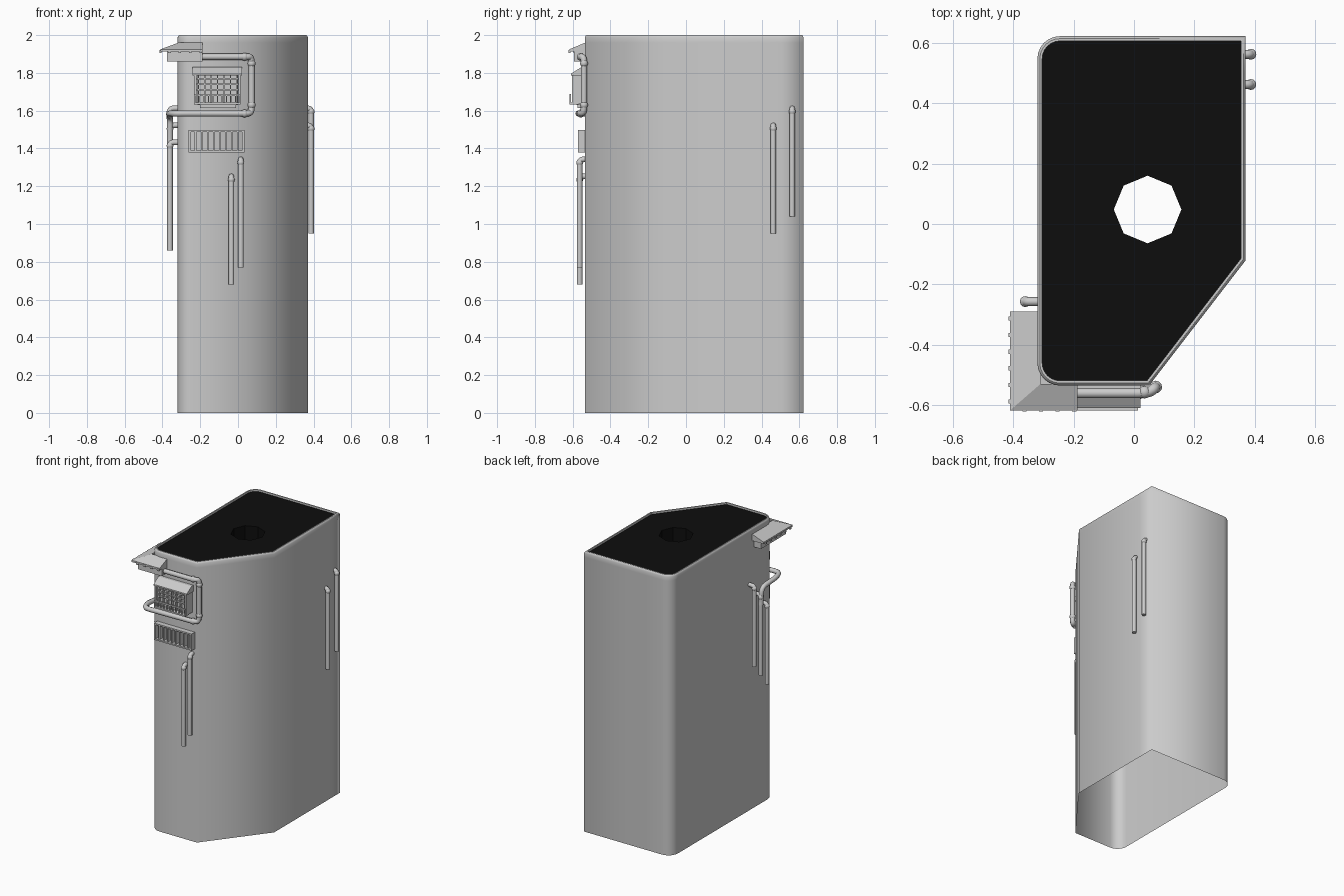
import bpy, bmesh, math
from mathutils import Vector

cube = bpy.data.objects.get("Cube")
if cube:
    bpy.data.objects.remove(cube)


def material(name, value):
    m = bpy.data.materials.new(name)
    m.use_nodes = True
    col = (value, value, value, 1)
    m.diffuse_color = col
    m.node_tree.nodes["Principled BSDF"].inputs["Base Color"].default_value = col
    return m


GREY = material("concrete grey", 0.6)
BLACK = material("roof black", 0.004)


def finish(name, bm, mat, smooth=False):
    bmesh.ops.recalc_face_normals(bm, faces=bm.faces)
    me = bpy.data.meshes.new(name)
    bm.to_mesh(me)
    bm.free()
    me.materials.append(mat)
    for p in me.polygons:
        p.use_smooth = smooth
    ob = bpy.data.objects.new(name, me)
    bpy.context.collection.objects.link(ob)
    return ob


def add_box(bm, x0, x1, y0, y1, z0, z1):
    vs = bmesh.ops.create_cube(bm, size=1)["verts"]
    for v in vs:
        v.co = ((x0 + x1) / 2 + v.co.x * (x1 - x0),
                (y0 + y1) / 2 + v.co.y * (y1 - y0),
                (z0 + z1) / 2 + v.co.z * (z1 - z0))


def loft(bm, rings, closed=True):
    n = len(rings[0])
    for a, b in zip(rings, rings[1:]):
        for i in range(n if closed else n - 1):
            j = (i + 1) % n
            bm.faces.new((a[i], a[j], b[j], b[i]))


# Footprint: two rounded corners on the left, one diagonal cut
XL, XR, YF, YB = -0.32, 0.37, -0.535, 0.622


def outline(d):
    r = 0.075
    pts = []
    for cy, start in ((YB - r, 90), (YF + r, 180)):
        for k in range(7):
            a = math.radians(start + k * 15)
            pts.append((XL + r + (r - d) * math.cos(a), cy + (r - d) * math.sin(a)))
    return pts + [(0.05 - d * 0.45, YF + d), (XR - d, -0.12 + d * 0.35),
                  (XR - d, 0.5), (XR - d, YB - d)]


def ring(bm, d, z):
    return [bm.verts.new((x, y, z)) for x, y in outline(d)]


# Tower walls, open underneath
bm = bmesh.new()
loft(bm, [ring(bm, d, z) for d, z in
          ((0, 0), (0, 1.96), (0, 1.988), (0.004, 1.997), (0.008, 2.0))])
finish("tower_walls", bm, GREY, True)

# Parapet rim
bm = bmesh.new()
loft(bm, [ring(bm, d, z) for d, z in ((0.008, 2.0), (0.016, 2.0), (0.016, 1.985))])
finish("parapet_rim", bm, GREY)

# Roof with an eight-sided shaft
bm = bmesh.new()
edge = ring(bm, 0.016, 1.987)
hole = []
for z in (1.987, 1.75):
    hole.append([bm.verts.new((0.045 + 0.112 * math.cos(k * math.pi / 4),
                               0.048 + 0.112 * math.sin(k * math.pi / 4), z))
                 for k in range(8)])
borders = [bm.edges.new((loop[i - 1], loop[i]))
           for loop in (edge, hole[0]) for i in range(len(loop))]
bmesh.ops.triangle_fill(bm, use_beauty=True, use_dissolve=False,
                        edges=borders, normal=(0, 0, 1))
loft(bm, hole)
finish("roof", bm, BLACK)


# Pipes: rounded paths with a bevelled curve
def rounded(points, r):
    pts = [Vector(p) for p in points]
    out = [pts[0]]
    for a, b, c in zip(pts, pts[1:], pts[2:]):
        ta, tc = (a - b), (c - b)
        p = b + ta.normalized() * min(r, ta.length * 0.49)
        q = b + tc.normalized() * min(r, tc.length * 0.49)
        for k in range(6):
            t = k / 5
            out.append(p * (1 - t) ** 2 + b * 2 * t * (1 - t) + q * t * t)
    return out + [pts[-1]]


def pipe(name, points, radius, bend):
    cu = bpy.data.curves.new(name, "CURVE")
    cu.dimensions = "3D"
    cu.bevel_depth = radius
    cu.bevel_resolution = 2
    cu.use_fill_caps = True
    path = rounded(points, bend)
    sp = cu.splines.new("POLY")
    sp.points.add(len(path) - 1)
    for s, p in zip(sp.points, path):
        s.co = (*p, 1)
    cu.materials.append(GREY)
    ob = bpy.data.objects.new(name, cu)
    bpy.context.collection.objects.link(ob)
    bpy.ops.object.select_all(action="DESELECT")
    ob.select_set(True)
    bpy.context.view_layer.objects.active = ob
    bpy.ops.object.convert(target="MESH")
    bpy.ops.object.shade_smooth_by_angle(angle=math.radians(50))


def collars(name, spots, radius):
    bm = bmesh.new()
    for p in spots:
        vs = bmesh.ops.create_uvsphere(bm, u_segments=12, v_segments=8, radius=radius)["verts"]
        bmesh.ops.translate(bm, verts=vs, vec=p)
    finish(name, bm, GREY, True)


# Vertical pipes that bend into the wall at their tops: x, y, inward direction, top
DROPS = {
    "front_pipe_low": (-0.035, -0.563, (0, 1), 1.27),
    "front_pipe_high": (0.015, -0.563, (0, 1), 1.36),
    "left_pipe_low": (0.387, 0.462, (-1, 0), 1.54),
    "left_pipe_high": (0.387, 0.562, (-1, 0), 1.63),
    "right_pipe_high": (-0.36, -0.257, (1, 0), 1.63),
    "right_pipe_mid": (-0.36, -0.33, (1, 0), 1.54),
    "right_pipe_low": (-0.36, -0.40, (1, 0), 1.45),
}
for name, (x, y, (dx, dy), top) in DROPS.items():
    pipe(name, [(x, y, top - 0.59), (x, y, top - 0.018),
                (x + dx * 0.05, y + dy * 0.05, top - 0.018)], 0.015, 0.02)
collars("pipe_collars", [(x, y, top - 0.035) for x, y, d, top in DROPS.values()], 0.018)

# Long pipe looping round the front and the corner
pipe("loop_pipe", [(-0.20, -0.56, 1.885), (0.05, -0.56, 1.885), (0.072, -0.54, 1.885),
                   (0.072, -0.54, 1.59), (0.05, -0.56, 1.585), (-0.34, -0.57, 1.585),
                   (-0.365, -0.50, 1.585), (-0.36, -0.34, 1.57), (-0.36, -0.33, 1.45)],
     0.017, 0.04)
collars("loop_pipe_collars", [(0.072, -0.54, 1.85), (0.072, -0.54, 1.63),
                              (0.035, -0.557, 1.885), (0.035, -0.557, 1.585)], 0.021)


# Corner awning and the box beneath it, both wrapping the corner
def corner_ring(bm, x, y, z):
    return [bm.verts.new(p) for p in ((x, -0.29, z), (x, y, z), (-0.187, y, z))]


bm = bmesh.new()
rings = [corner_ring(bm, *p) for p in ((-0.31, -0.53, 1.962), (-0.41, -0.617, 1.925),
                                       (-0.41, -0.617, 1.912), (-0.31, -0.53, 1.912))]
loft(bm, rings + rings[:1], closed=False)
for end in (0, 2):
    bm.faces.new([r[end] for r in rings])
finish("corner_awning", bm, GREY)

bm = bmesh.new()
add_box(bm, -0.375, -0.187, -0.592, -0.50, 1.86, 1.915)
add_box(bm, -0.375, -0.30, -0.55, -0.31, 1.86, 1.915)
finish("corner_box", bm, GREY)

bm = bmesh.new()
for k in range(6):
    y = -0.595 + k * 0.055
    add_box(bm, -0.416, -0.405, y, y + 0.014, 1.905, 1.922)
for k in range(4):
    x = -0.37 + k * 0.055
    add_box(bm, x, x + 0.014, -0.621, -0.612, 1.905, 1.922)
finish("awning_studs", bm, GREY)

# Window unit: sloped hood, body, grille and ledge rail
bm = bmesh.new()
sides = [[bm.verts.new((x, y, z)) for y, z in
          ((-0.53, 1.83), (-0.555, 1.83), (-0.61, 1.795), (-0.61, 1.785), (-0.53, 1.785))]
         for x in (-0.24, 0.022)]
loft(bm, sides)
for s in sides:
    bm.faces.new(s)
finish("window_hood", bm, GREY)

bm = bmesh.new()
add_box(bm, -0.215, 0.0, -0.58, -0.52, 1.63, 1.79)
add_box(bm, -0.20, -0.01, -0.575, -0.52, 1.615, 1.63)
for x in (-0.232, 0.002):
    add_box(bm, x, x + 0.012, -0.603, -0.53, 1.635, 1.79)
finish("window_body", bm, GREY)

bm = bmesh.new()
for k in range(7):
    x = -0.21 + k * 0.034
    add_box(bm, x - 0.003, x + 0.003, -0.598, -0.575, 1.64, 1.79)
for z in (1.71, 1.74, 1.77):
    add_box(bm, -0.225, 0.01, -0.595, -0.575, z - 0.004, z + 0.004)
finish("window_grille", bm, GREY)

bm = bmesh.new()
add_box(bm, -0.232, 0.014, -0.618, -0.57, 1.632, 1.642)
add_box(bm, -0.232, 0.014, -0.618, -0.608, 1.678, 1.688)
for k in range(11):
    x = -0.229 + k * 0.024
    add_box(bm, x - 0.003, x + 0.003, -0.616, -0.610, 1.64, 1.68)
finish("window_rail", bm, GREY)

# Louvre vent: open frame with upright slats
bm = bmesh.new()
for x in (-0.262, 0.022):
    add_box(bm, x, x + 0.012, -0.572, -0.53, 1.378, 1.498)
for z in (1.378, 1.488):
    add_box(bm, -0.262, 0.034, -0.572, -0.53, z, z + 0.01)
for k in range(8):
    x = -0.225 + k * 0.032
    add_box(bm, x - 0.004, x + 0.004, -0.567, -0.53, 1.385, 1.492)
finish("louvre_vent", bm, GREY)
